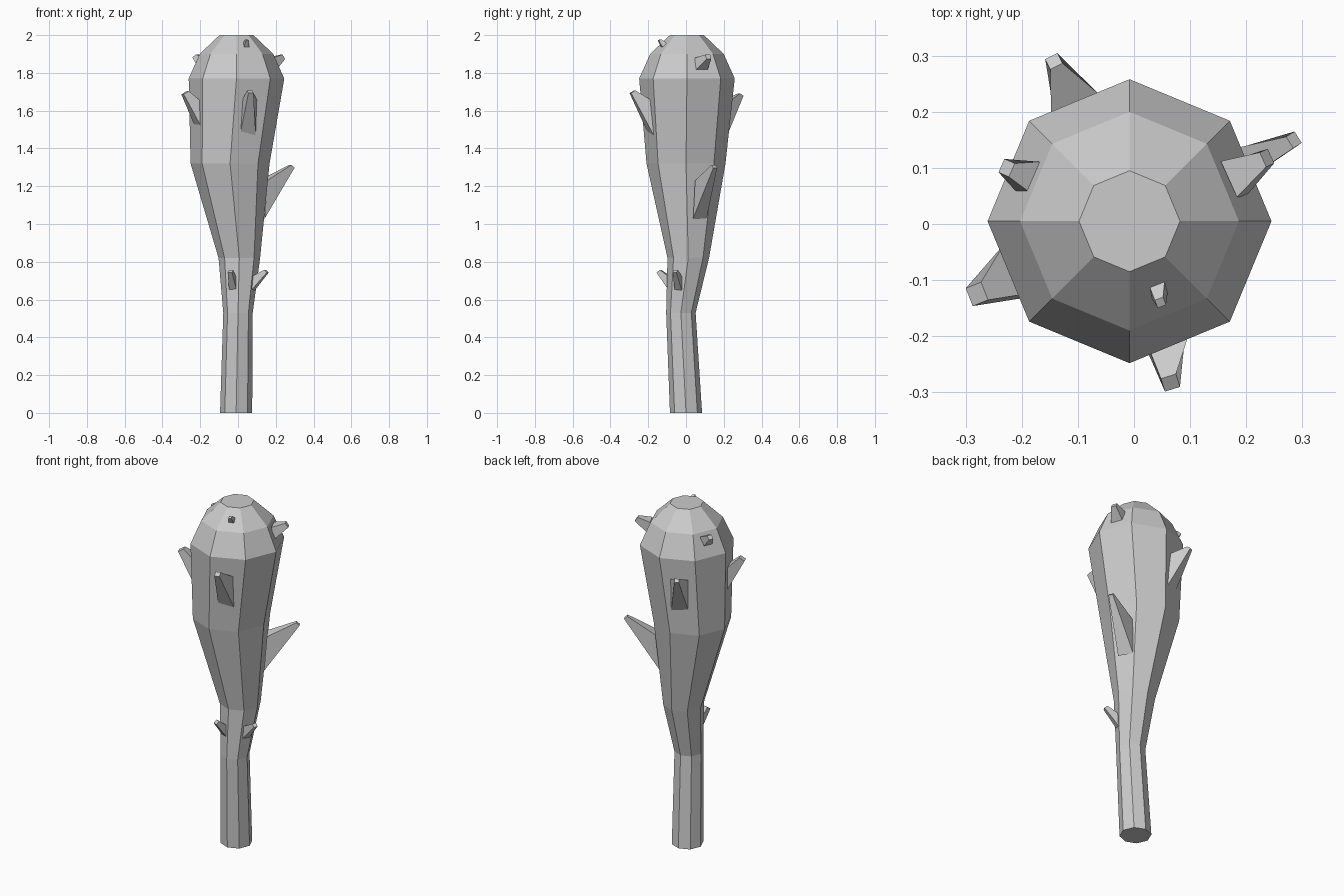
import bpy, bmesh
from math import cos, sin, tau
from mathutils import Vector

if "Cube" in bpy.data.objects:
    bpy.data.objects.remove(bpy.data.objects["Cube"])


def finish(name, bm):
    bmesh.ops.recalc_face_normals(bm, faces=bm.faces)
    mesh = bpy.data.meshes.new(name)
    bm.to_mesh(mesh)
    bm.free()
    obj = bpy.data.objects.new(name, mesh)
    bpy.context.collection.objects.link(obj)


# Club body: eight-sided rings (centre x, centre y, z, radius)
rings = [(-0.01, 0.0, 0.0, 0.085), (0.0, -0.027, 0.53, 0.078),
         (0.007, 0.012, 0.82, 0.11), (-0.042, 0.0, 1.32, 0.209),
         (-0.008, 0.005, 1.77, 0.253), (-0.008, 0.005, 1.9, 0.195),
         (-0.008, 0.005, 2.0, 0.09)]
bm = bmesh.new()
loops = [[bm.verts.new((x + r * cos(i * tau / 8), y + r * sin(i * tau / 8), z))
          for i in range(8)] for x, y, z, r in rings]
for a, b in zip(loops, loops[1:]):
    for i in range(8):
        j = (i + 1) % 8
        bm.faces.new((a[i], a[j], b[j], b[i]))
bm.faces.new(loops[0][::-1])
bm.faces.new(loops[-1])
finish("club_body", bm)


# Thorn: four-sided taper from a base on the body to a small blunt tip
def thorn(name, low, high, tip, width, blunt):
    low, high, tip = Vector(low), Vector(high), Vector(tip)
    mid = (low + high) / 2
    side = Vector((-mid.y, mid.x, 0)).normalized()
    axis = (tip - mid).normalized()
    up = axis.cross(side).normalized()
    if up.z < 0:
        up = -up
    inset = Vector((mid.x, mid.y, 0)).normalized() * 0.012
    base = [low - side * width, low + side * width,
            high + side * width, high - side * width]
    cap = [tip - side * blunt - up * blunt, tip + side * blunt - up * blunt,
           tip + side * blunt + up * blunt, tip - side * blunt + up * blunt]
    bm = bmesh.new()
    b = [bm.verts.new(p - inset) for p in base]
    c = [bm.verts.new(p) for p in cap]
    for i in range(4):
        j = (i + 1) % 4
        bm.faces.new((b[i], b[j], c[j], c[i]))
    bm.faces.new(c)
    finish(name, bm)


thorn("long_right_thorn", (0.13, 0.08, 1.03), (0.142, 0.09, 1.23), (0.285, 0.15, 1.305), 0.042, 0.012)
thorn("front_thorn", (0.055, -0.19, 1.46), (0.065, -0.2, 1.65), (0.065, -0.283, 1.70), 0.045, 0.014)
thorn("left_thorn", (-0.215, -0.09, 1.5), (-0.225, -0.085, 1.65), (-0.28, -0.125, 1.695), 0.048, 0.017)
thorn("back_thorn", (-0.1, 0.2, 1.45), (-0.11, 0.22, 1.65), (-0.143, 0.29, 1.685), 0.048, 0.012)
thorn("upper_right_thorn", (0.195, 0.085, 1.81), (0.18, 0.085, 1.88), (0.237, 0.118, 1.885), 0.035, 0.014)
thorn("upper_left_thorn", (-0.205, 0.083, 1.82), (-0.19, 0.09, 1.88), (-0.227, 0.1, 1.89), 0.028, 0.013)
thorn("crown_thorn", (0.05, -0.138, 1.935), (0.045, -0.115, 1.955), (0.047, -0.14, 1.975), 0.015, 0.008)
thorn("lower_front_thorn", (-0.03, -0.09, 0.64), (-0.035, -0.095, 0.72), (-0.04, -0.143, 0.75), 0.022, 0.012)
thorn("lower_right_thorn", (0.083, -0.045, 0.64), (0.09, -0.045, 0.72), (0.15, -0.057, 0.75), 0.022, 0.011)
